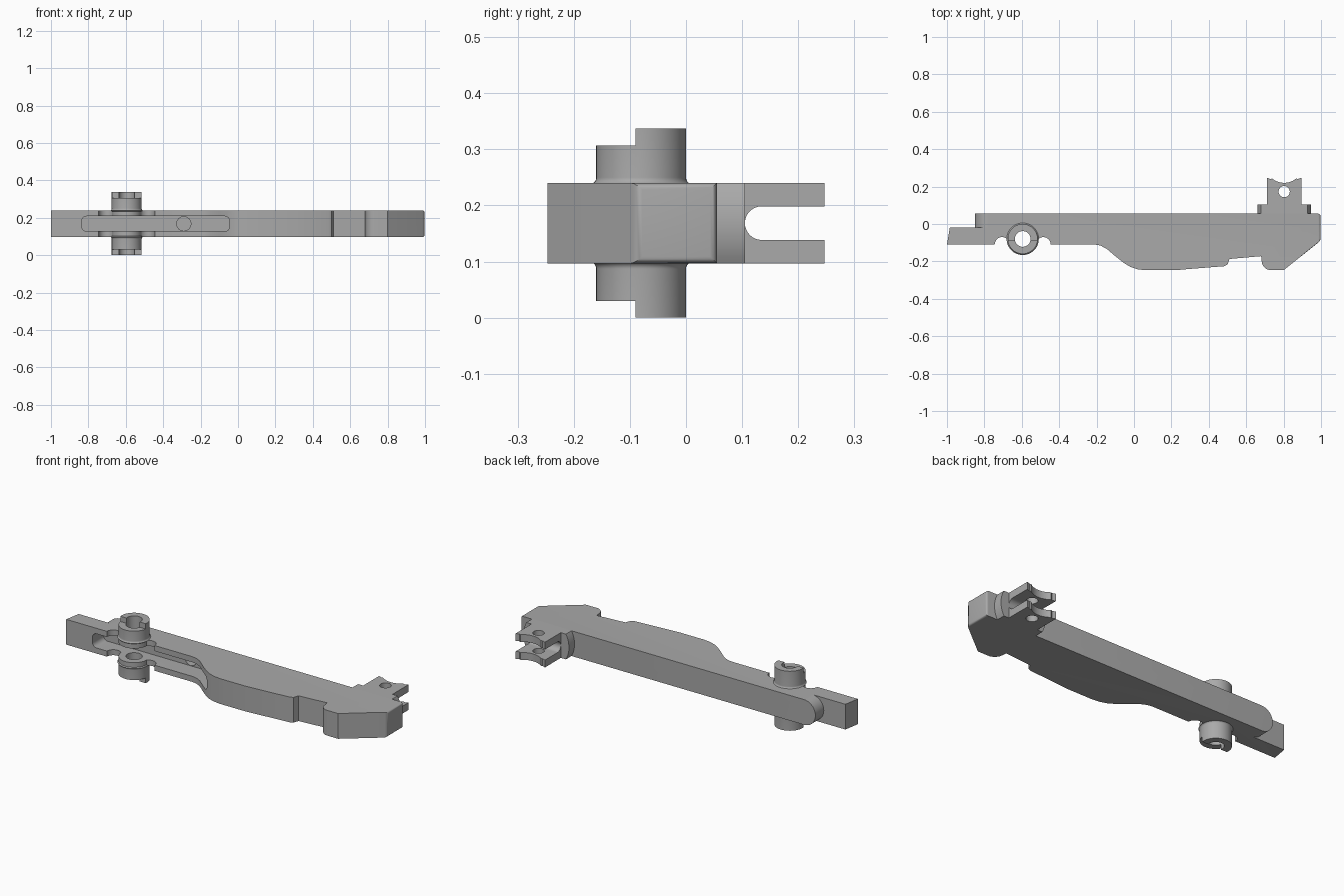
import bpy, bmesh
from math import cos, sin, radians
from mathutils import Vector

if "Cube" in bpy.data.objects:
    bpy.data.objects.remove(bpy.data.objects["Cube"])

grey = bpy.data.materials.new("plain grey")
grey.use_nodes = True
GREY = (0.4, 0.4, 0.4, 1)
grey.diffuse_color = GREY
grey.node_tree.nodes["Principled BSDF"].inputs["Base Color"].default_value = GREY

LOW, HIGH = 0.097, 0.24
MID = (LOW + HIGH) / 2
HALF = (HIGH - LOW) / 2


def arc(cx, cy, r, a0, a1, n=14):
    steps = [radians(a0 + (a1 - a0) * i / n) for i in range(n + 1)]
    return [(cx + r * cos(a), cy + r * sin(a)) for a in steps]


def link(name, bm):
    bmesh.ops.recalc_face_normals(bm, faces=bm.faces)
    mesh = bpy.data.meshes.new(name)
    bm.to_mesh(mesh)
    bm.free()
    mesh.materials.append(grey)
    ob = bpy.data.objects.new(name, mesh)
    bpy.context.collection.objects.link(ob)
    return ob


def prism(name, pts, lo, hi, axis="z", bevel_x=None):
    """Extrude a closed profile along an axis."""
    place = {"x": lambda a, b: (lo, a, b),
             "y": lambda a, b: (a, lo, b),
             "z": lambda a, b: (a, b, lo)}[axis]
    bm = bmesh.new()
    face = bm.faces.new([bm.verts.new(place(*p)) for p in pts])
    ext = bmesh.ops.extrude_face_region(bm, geom=[face])
    move = Vector([(hi - lo) * (axis == k) for k in "xyz"])
    bmesh.ops.translate(bm, vec=move,
                        verts=[g for g in ext["geom"] if isinstance(g, bmesh.types.BMVert)])
    if bevel_x:
        edges = [e for e in bm.edges if all(v.co.x > bevel_x for v in e.verts)]
        bmesh.ops.bevel(bm, geom=edges, offset=0.012, segments=4,
                        profile=0.5, affect="EDGES")
    return link(name, bm)


def lathe(name, profile, cx, cy, n=48):
    """Stack rings of (radius, z) around a vertical axis."""
    bm = bmesh.new()
    rings = [[bm.verts.new((x, y, z)) for x, y in arc(cx, cy, r, 0, 360, n)[:-1]]
             for r, z in profile]
    for a, b in zip(rings, rings[1:]):
        for i in range(n):
            j = (i + 1) % n
            bm.faces.new((a[i], a[j], b[j], b[i]))
    bm.faces.new(rings[0])
    bm.faces.new(rings[-1])
    return link(name, bm)


def combine(target, tool, operation="DIFFERENCE"):
    mod = target.modifiers.new("combine", "BOOLEAN")
    mod.operation, mod.solver, mod.object = operation, "EXACT", tool
    bpy.context.view_layer.objects.active = target
    bpy.ops.object.modifier_apply(modifier=mod.name)
    bpy.data.objects.remove(tool)


def rect(x0, x1, y0, y1):
    return [(x0, y0), (x1, y0), (x1, y1), (x0, y1)]


# Main body: long arm with a belly, a recess and a heavy chamfered end
BX, BY, BR = -0.595, -0.08, 0.08
FRONT, BACK = -0.11, 0.055
outline = [(-0.85, BACK), (-0.85, -0.02), (-0.985, -0.02), (-1.0, FRONT)]
outline += arc(-0.705, FRONT, 0.04, 180, 0)
outline += arc(-0.485, FRONT, 0.04, 180, 0)
outline += [(-0.21, FRONT), (-0.18, -0.115), (-0.147, -0.132), (-0.1, -0.172),
            (-0.056, -0.207), (-0.02, -0.229), (0.02, -0.242), (0.06, -0.247),
            (0.22, -0.247), (0.3, -0.24), (0.48, -0.226), (0.5, -0.217), (0.51, -0.187),
            (0.68, -0.172), (0.683, -0.2)]
outline += arc(0.733, -0.197, 0.05, 190, 270, 8)
outline += [(0.8, -0.247), (0.997, -0.09), (0.997, BACK)]
body = prism("body", outline, LOW, HIGH, bevel_x=0.99)

# Round the end of the back bar
bar_end = [(-0.87, LOW - 0.02), (-0.778, LOW - 0.02)]
bar_end += arc(-0.778, MID, HALF, 270, 90, 24)
bar_end += [(-0.778, HIGH + 0.02), (-0.87, HIGH + 0.02)]
combine(body, prism("bar_end_cutter", bar_end, -0.02, 0.1, "y"))

# Pivot barrel, flared where it meets the body
TOP = 2 * MID
FLARE = arc(BR + 0.012, HIGH + 0.01, 0.012, 240, 180, 5)
upper = [(BR, HIGH - 0.005)] + FLARE + [(BR, TOP)]
lower = [(r, TOP - z) for r, z in reversed(upper)]
barrel = lathe("barrel", lower + upper, BX, BY)
for lo, hi in ((-0.1, 0.03), (TOP - 0.03, TOP + 0.1)):
    combine(barrel, prism("step_cutter", rect(-0.8, -0.4, -0.3, -0.09), lo, hi))
combine(body, barrel, "UNION")

# Bore, front slot and blind hole in the slot floor
combine(body, lathe("bore_cutter", [(0.042, -0.1), (0.042, 0.5)], BX, BY))
R = 0.025
slot = arc(-0.045 - R, MID + 0.04 - R, R, 0, 90, 6) + arc(-0.835 + R, MID + 0.04 - R, R, 90, 180, 6)
slot += arc(-0.835 + R, MID - 0.04 + R, R, 180, 270, 6) + arc(-0.045 - R, MID - 0.04 + R, R, 270, 360, 6)
combine(body, prism("slot_cutter", slot, -0.4, -0.01, "y"))
combine(body, prism("hole_cutter", arc(-0.29, MID, 0.038, 0, 360, 32)[:-1], -0.05, 0.025, "y"))

# Round collar trimmed flush with the body
CX = 0.803
collar_outline = arc(CX, MID, 2 * HALF, -30, 30, 12) + arc(CX, MID, 2 * HALF, 150, 210, 12)
collar = prism("collar", collar_outline, BACK - 0.005, 0.105, "y")

# Fork with hollow tips, a rounded gap and a pin hole
W = 0.092
fork_outline = [(CX + W, 0.06), (CX + W, 0.247), (CX + W - 0.02, 0.24)]
fork_outline += arc(CX, 0.32, 0.1, 310, 230, 12)
fork_outline += [(CX - W + 0.02, 0.24), (CX - W, 0.247), (CX - W, 0.06)]
fork = prism("fork", fork_outline, LOW, HIGH)
gap = arc(0.135, MID, 0.03, 90, 270, 16) + [(0.3, MID - 0.03), (0.3, MID + 0.03)]
combine(fork, prism("gap_cutter", gap, 0.5, 1.1, "x"))
combine(fork, lathe("pin_cutter", [(0.03, -0.1), (0.03, 0.5)], CX, 0.173, 32))

# Smooth curved faces, keep hard edges sharp
for ob in (body, collar, fork):
    bpy.ops.object.select_all(action="DESELECT")
    ob.select_set(True)
    bpy.context.view_layer.objects.active = ob
    bpy.ops.object.shade_smooth_by_angle(angle=radians(30))
